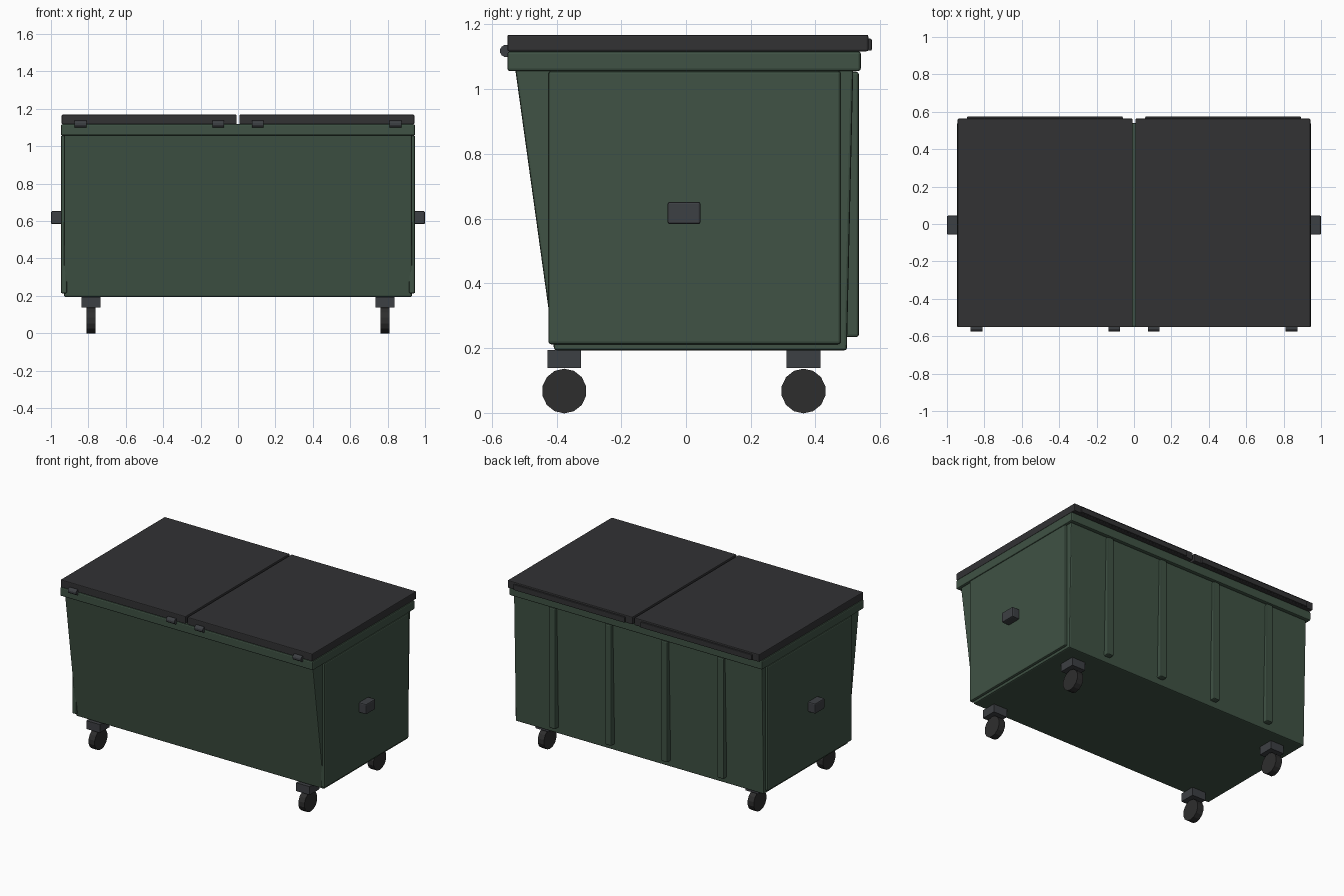
import bpy, bmesh, math
from mathutils import Matrix

if "Cube" in bpy.data.objects:
    bpy.data.objects.remove(bpy.data.objects["Cube"])


def material(name, rgb):
    m = bpy.data.materials.new(name)
    m.diffuse_color = (*rgb, 1)
    m.use_nodes = True
    m.node_tree.nodes["Principled BSDF"].inputs["Base Color"].default_value = m.diffuse_color
    return m


GREEN = material("green_paint", (0.05, 0.085, 0.058))
LID = material("lid_plastic", (0.032, 0.032, 0.034))
STEEL = material("dark_steel", (0.046, 0.05, 0.056))
RUBBER = material("rubber", (0.027, 0.027, 0.027))


def finish(name, bm, mat, bevel=0):
    bmesh.ops.recalc_face_normals(bm, faces=bm.faces)
    mesh = bpy.data.meshes.new(name)
    bm.to_mesh(mesh)
    bm.free()
    mesh.materials.append(mat)
    ob = bpy.data.objects.new(name, mesh)
    bpy.context.collection.objects.link(ob)
    if bevel:
        mod = ob.modifiers.new("bevel", "BEVEL")
        mod.width = bevel
        mod.segments = 2
    return ob


def box(name, x, y, z, mat, bevel=0):
    """Box from (min, max) ranges on each axis."""
    bm = bmesh.new()
    bmesh.ops.create_cube(bm, size=1)
    for v in bm.verts:
        for i, (lo, hi) in enumerate((x, y, z)):
            v.co[i] = hi if v.co[i] > 0 else lo
    return finish(name, bm, mat, bevel)


def cylinder_x(name, centre, radius, length, sides, mat, bevel=0):
    """Cylinder lying along x, with a flat at the bottom."""
    bm = bmesh.new()
    bmesh.ops.create_cone(bm, cap_ends=True, segments=sides, radius1=radius,
                          radius2=radius, depth=length)
    bm.transform(Matrix.Translation(centre) @ Matrix.Rotation(math.pi / 2, 4, 'Y')
                 @ Matrix.Rotation(math.pi / sides, 4, 'Z'))
    return finish(name, bm, mat, bevel)


# Tapered body: side profile extruded along x
bm = bmesh.new()
profile = [(-0.407, 0.193), (0.497, 0.193), (0.517, 1.08), (-0.53, 1.08)]
face = bm.faces.new([bm.verts.new((-0.93, y, z)) for y, z in profile])
new = bmesh.ops.extrude_face_region(bm, geom=[face])["geom"]
bmesh.ops.translate(bm, vec=(1.86, 0, 0),
                    verts=[g for g in new if isinstance(g, bmesh.types.BMVert)])
finish("body", bm, GREEN, 0.008)

# Top rim
box("rim", (-0.947, 0.947), (-0.552, 0.54), (1.056, 1.117), GREEN, 0.008)

# Vertical ribs on the back
for i in range(4):
    x = -0.63 + 0.42 * i
    box(f"back_rib_{i}", (x - 0.024, x + 0.024), (0.49, 0.534), (0.234, 1.054), GREEN, 0.008)

for s, side in ((-1, "left"), (1, "right")):
    # End panel and lifting pocket
    box(f"{side}_end_panel", sorted((s * 0.915, s * 0.947)), (-0.425, 0.478),
        (0.212, 1.056), GREEN, 0.008)
    box(f"{side}_lift_pocket", sorted((s * 0.94, s)), (-0.057, 0.045),
        (0.583, 0.652), STEEL, 0.007)

    # Lid with rear lip and front hinge knuckles
    box(f"{side}_lid", sorted((s * 0.007, s * 0.943)), (-0.552, 0.563),
        (1.117, 1.168), LID, 0.005)
    box(f"{side}_lid_lip", sorted((s * 0.06, s * 0.892)), (0.545, 0.574),
        (1.119, 1.156), LID, 0.004)
    for j, x in enumerate((0.106, 0.842)):
        cylinder_x(f"{side}_hinge_{j}", (s * x, -0.556, 1.118), 0.019, 0.062, 12, STEEL)

    # Casters
    for y, end in ((-0.376, "front"), (0.363, "back")):
        box(f"{side}_{end}_caster_mount", sorted((s * 0.735, s * 0.837)),
            (y - 0.052, y + 0.052), (0.138, 0.194), STEEL)
        cylinder_x(f"{side}_{end}_wheel", (s * 0.786, y, 0.0675), 0.069, 0.046, 14, RUBBER)
